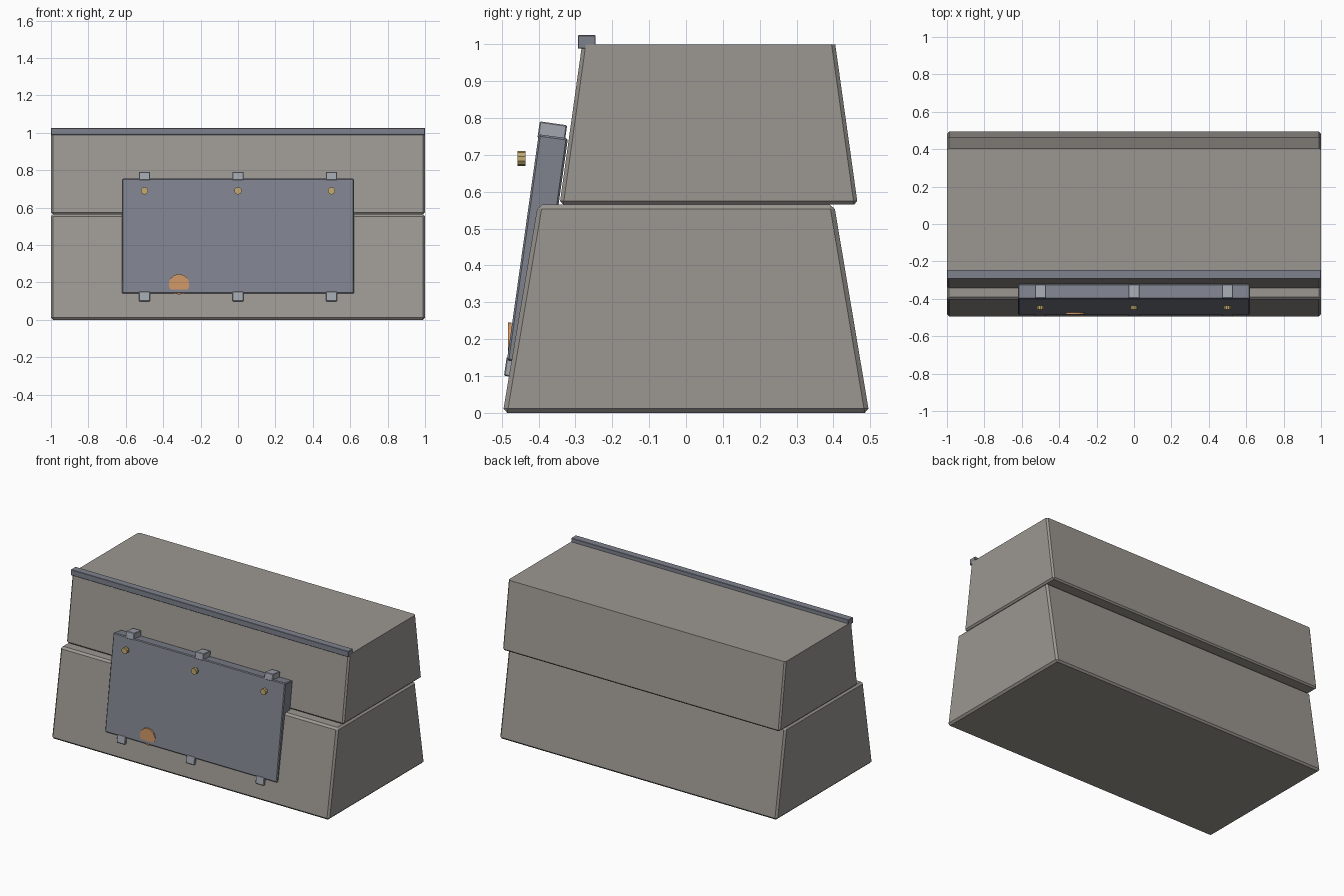
import bpy, bmesh
from math import sin, cos, radians
from mathutils import Matrix

if "Cube" in bpy.data.objects:
    bpy.data.objects.remove(bpy.data.objects["Cube"])


def material(name, rgb):
    m = bpy.data.materials.new(name)
    m.diffuse_color = (*rgb, 1)
    m.use_nodes = True
    m.node_tree.nodes["Principled BSDF"].inputs["Base Color"].default_value = m.diffuse_color
    return m


STONE = material("stone", (0.33, 0.31, 0.285))
STEEL = material("steel", (0.21, 0.225, 0.27))
LIGHT_STEEL = material("light_steel", (0.36, 0.385, 0.43))
BRASS = material("brass", (0.55, 0.41, 0.16))
COPPER = material("copper", (0.65, 0.32, 0.14))


def finish(bm, name, mat):
    bmesh.ops.recalc_face_normals(bm, faces=bm.faces[:])
    me = bpy.data.meshes.new(name)
    bm.to_mesh(me)
    bm.free()
    me.materials.append(mat)
    ob = bpy.data.objects.new(name, me)
    bpy.context.collection.objects.link(ob)
    return ob


def prism(name, profile, x0, x1, bevel, mat, sharp_above=99):
    """Extrude a y-z profile along x and chamfer edges not lying above a height."""
    bm = bmesh.new()
    face = bm.faces.new([bm.verts.new((x0, y, z)) for y, z in profile])
    ext = bmesh.ops.extrude_face_region(bm, geom=[face])["geom"]
    moved = [v for v in ext if isinstance(v, bmesh.types.BMVert)]
    bmesh.ops.translate(bm, verts=moved, vec=(x1 - x0, 0, 0))
    bmesh.ops.recalc_face_normals(bm, faces=bm.faces[:])
    if bevel:
        edges = [e for e in bm.edges if min(v.co.z for v in e.verts) < sharp_above]
        bmesh.ops.bevel(bm, geom=edges, offset=bevel, segments=1,
                        affect='EDGES', profile=0.5)
    return finish(bm, name, mat)


def disc(name, x, y0, y1, z, radius, sides, mat):
    """Short cylinder whose axis runs front to back."""
    bm = bmesh.new()
    place = Matrix.Translation((x, (y0 + y1) / 2, z)) @ Matrix.Rotation(radians(90), 4, 'X')
    bmesh.ops.create_cone(bm, cap_ends=True, segments=sides, radius1=radius,
                          radius2=radius, depth=y1 - y0, matrix=place)
    return finish(bm, name, mat)


TILT = radians(8)


def tilted(s0, s1, d0, d1):
    """Rectangle in the leaning panel frame: s runs up the slope, d goes inward."""
    def point(s, d):
        return (-0.486 + s * sin(TILT) + d * cos(TILT),
                0.142 + s * cos(TILT) - d * sin(TILT))
    return [point(s0, d0), point(s0, d1), point(s1, d1), point(s1, d0)]


# Two tapered blocks stacked with a setback
prism("lower_block", [(-0.497, 0), (0.497, 0), (0.402, 0.565), (-0.402, 0.565)],
      -1, 1, 0.012, STONE)
prism("upper_block", [(-0.343, 0.565), (0.466, 0.565), (0.405, 1.0), (-0.282, 1.0)],
      -1, 1, 0.010, STONE, sharp_above=0.9)

# Rail along the top front edge
prism("top_rail", [(-0.293, 0.988), (-0.245, 0.988), (-0.245, 1.025), (-0.293, 1.025)],
      -1, 1, 0.002, STEEL)

# Leaning front panel
prism("front_panel", tilted(0, 0.62, 0, 0.08), -0.62, 0.62, 0.005, STEEL)

# Clips above and below the panel, with a floating stud near each upper clip
for i, x in enumerate((-0.5, 0, 0.5), 1):
    prism(f"upper_clip_{i}", tilted(0.61, 0.655, -0.002, 0.073),
          x - 0.03, x + 0.03, 0.003, LIGHT_STEEL)
    prism(f"lower_clip_{i}", tilted(-0.042, 0.01, -0.002, 0.073),
          x - 0.03, x + 0.03, 0.003, LIGHT_STEEL)
    disc(f"stud_{i}", x, -0.457, -0.435, 0.69, 0.02, 10, BRASS)

# Copper disc half sunk into the leaning panel
disc("copper_disc", -0.315, -0.483, -0.473, 0.19, 0.055, 14, COPPER)
